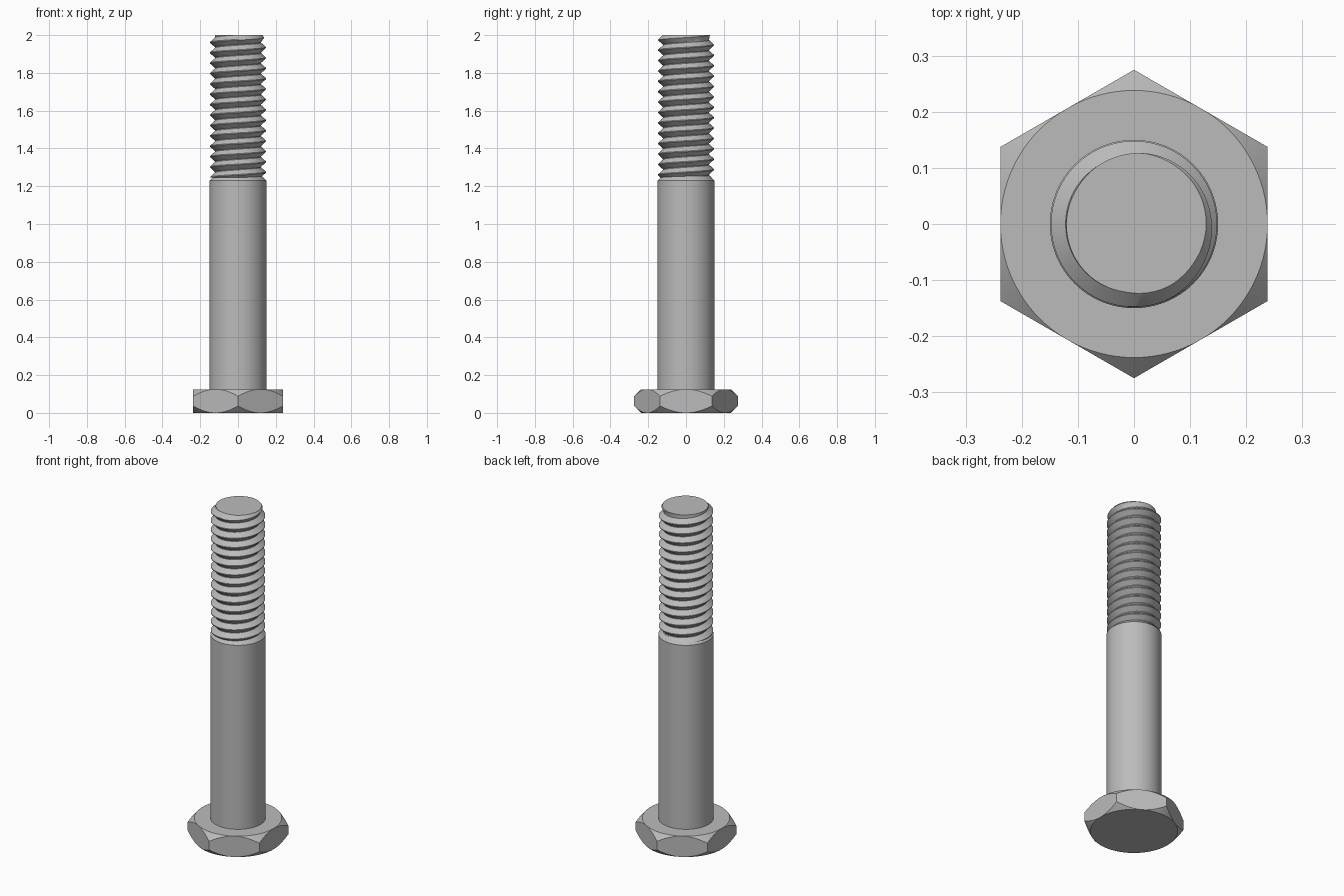
import bpy, bmesh, math

if "Cube" in bpy.data.objects:
    bpy.data.objects.remove(bpy.data.objects["Cube"])

steel = bpy.data.materials.new("grey steel")
steel.diffuse_color = (0.5, 0.5, 0.5, 1)
steel.use_nodes = True
steel.node_tree.nodes["Principled BSDF"].inputs["Base Color"].default_value = steel.diffuse_color


def finish(name, bm, angle):
    bmesh.ops.remove_doubles(bm, verts=bm.verts[:], dist=1e-5)
    bmesh.ops.recalc_face_normals(bm, faces=bm.faces[:])
    mesh = bpy.data.meshes.new(name)
    bm.to_mesh(mesh)
    bm.free()
    mesh.materials.append(steel)
    ob = bpy.data.objects.new(name, mesh)
    bpy.context.collection.objects.link(ob)
    bpy.ops.object.select_all(action='DESELECT')
    ob.select_set(True)
    bpy.context.view_layer.objects.active = ob
    bpy.ops.object.shade_smooth_by_angle(angle=math.radians(angle))


def skin(bm, rings, closed):
    # bridge successive rows of points with quads
    rows = [[bm.verts.new(p) for p in ring] for ring in rings]
    for a, b in zip(rows, rows[1:]):
        n = len(a)
        for i in range(n if closed else n - 1):
            j = (i + 1) % n
            bm.faces.new((a[i], a[j], b[j], b[i]))
    return rows


def polar(r, a, z):
    return (r * math.cos(a), r * math.sin(a), z)


# hexagonal head with both rims chamfered by a 45 degree cone
N, FLAT, HEAD = 96, 0.238, 0.125
angles = [2 * math.pi * i / N for i in range(N)]


def hex_radius(a):
    step = math.pi / 3
    return FLAT / math.cos((a + step / 2) % step - step / 2)


drop = [hex_radius(a) - FLAT for a in angles]
bm = bmesh.new()
rows = skin(bm, [
    [polar(FLAT, a, 0) for a in angles],
    [polar(FLAT + d, a, d) for a, d in zip(angles, drop)],
    [polar(FLAT + d, a, HEAD - d) for a, d in zip(angles, drop)],
    [polar(FLAT, a, HEAD) for a in angles]], True)
bm.faces.new(rows[0])
bm.faces.new(rows[-1])
finish("hex_head", bm, 20)

# plain shank with a bevelled shoulder
bm = bmesh.new()
rows = skin(bm, [[polar(r, a, z) for a in angles] for r, z in
                 ((0.15, HEAD - 0.01), (0.15, 1.23), (0.127, 1.253))], True)
bm.faces.new(rows[0])
bm.faces.new(rows[-1])
finish("shank", bm, 30)

# right-hand helical thread, trimmed flat at both ends
PITCH, ROOT, CREST, LOW, TOP, SEG = 0.055, 0.122, 0.148, 1.245, 2.0, 64
profile = ((0, ROOT), (0.06, ROOT), (0.49, CREST), (0.57, CREST), (1, ROOT))
turns = int((TOP - LOW) / PITCH) + 4
bm = bmesh.new()
rings = []
for i in range(turns * SEG + 1):
    a = 2 * math.pi * i / SEG
    base = LOW - 2 * PITCH + PITCH * i / SEG
    ring = []
    for t, r in profile:
        z = base + t * PITCH
        ring.append(polar(min(r, max(0.127 + (TOP - z) * 0.9, 0.118)), a, z))
    rings.append(ring)
skin(bm, rings, False)
bmesh.ops.remove_doubles(bm, verts=bm.verts[:], dist=1e-5)
for z, up in ((LOW, -1), (TOP, 1)):
    bmesh.ops.bisect_plane(bm, geom=bm.verts[:] + bm.edges[:] + bm.faces[:],
                           plane_co=(0, 0, z), plane_no=(0, 0, up), clear_outer=True)
    rim = [e for e in bm.edges if e.is_boundary and
           all(abs(v.co.z - z) < 1e-4 for v in e.verts)]
    bmesh.ops.holes_fill(bm, edges=rim, sides=0)
finish("thread", bm, 30)
